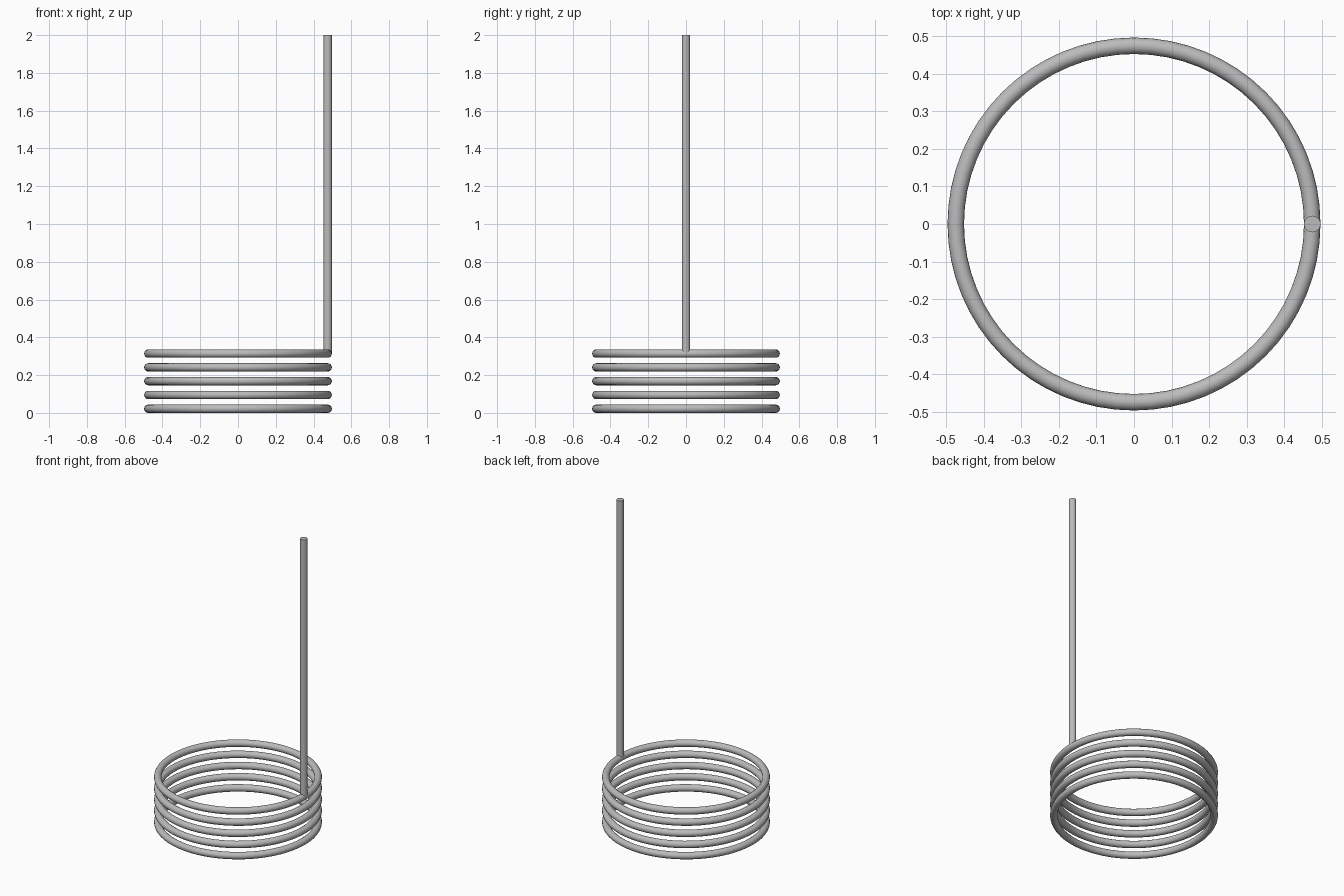
import bpy
import math

cube = bpy.data.objects.get("Cube")
if cube:
    bpy.data.objects.remove(cube, do_unlink=True)

RING_RADIUS = 0.475
WIRE = 0.022
RINGS = 5
SPACING = 0.073

# Plain grey metal
metal = bpy.data.materials.new("grey_metal")
metal.use_nodes = True
grey = (0.5, 0.5, 0.5, 1)
metal.diffuse_color = grey
metal.node_tree.nodes["Principled BSDF"].inputs["Base Color"].default_value = grey


def finish(name):
    obj = bpy.context.object
    obj.name = name
    obj.data.materials.append(metal)
    bpy.ops.object.shade_smooth_by_angle(angle=math.radians(40))


# Stack of separate wire rings
for i in range(RINGS):
    bpy.ops.mesh.primitive_torus_add(
        major_radius=RING_RADIUS, minor_radius=WIRE,
        major_segments=64, minor_segments=16,
        location=(0, 0, WIRE + i * SPACING))
    finish(f"ring_{i + 1}")

# Upright rod rising from the middle of the top ring's wire
base = WIRE + (RINGS - 1) * SPACING
bpy.ops.mesh.primitive_cylinder_add(
    vertices=32, radius=WIRE, depth=2 - base,
    location=(RING_RADIUS, 0, (2 + base) / 2))
finish("upright_rod")
